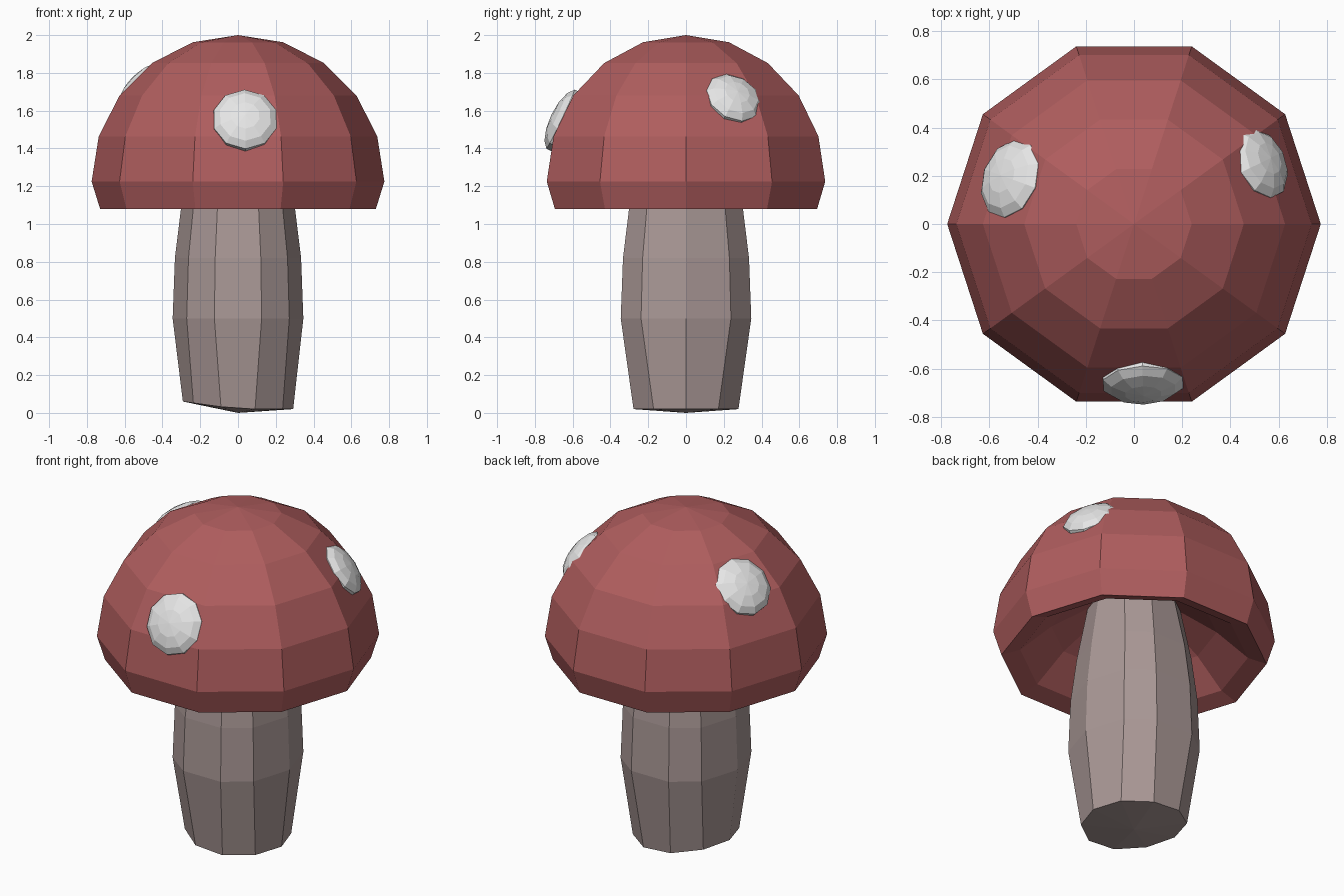
import bpy, bmesh, math
from mathutils import Vector, Matrix

if "Cube" in bpy.data.objects:
    bpy.data.objects.remove(bpy.data.objects["Cube"])

SIDES = 10


def material(name, color):
    m = bpy.data.materials.new(name)
    m.diffuse_color = (*color, 1)
    m.use_nodes = True
    m.node_tree.nodes["Principled BSDF"].inputs["Base Color"].default_value = m.diffuse_color
    return m


RED = material("cap red", (0.43, 0.11, 0.112))
TAUPE = material("stem taupe", (0.40, 0.315, 0.305))
WHITE = material("spot white", (0.79, 0.79, 0.79))


def finish(bm, name, mat):
    bmesh.ops.recalc_face_normals(bm, faces=bm.faces)
    me = bpy.data.meshes.new(name)
    bm.to_mesh(me)
    bm.free()
    me.materials.append(mat)
    ob = bpy.data.objects.new(name, me)
    bpy.context.collection.objects.link(ob)
    return ob


def lathe(name, profile, mat, adjust=None):
    """Turn (radius, z) points around z; a zero radius closes to a point."""
    bm = bmesh.new()
    rings = []
    for i, (r, z) in enumerate(profile):
        if r == 0:
            rings.append([bm.verts.new((0, 0, z))] * SIDES)
            continue
        ring = []
        for k in range(SIDES):
            a = math.tau * k / SIDES
            p = Vector((r * math.cos(a), r * math.sin(a), z))
            if adjust:
                p = adjust(i, p)
            ring.append(bm.verts.new(p))
        rings.append(ring)
    for lo, hi in zip(rings, rings[1:]):
        for k in range(SIDES):
            n = (k + 1) % SIDES
            corners = list(dict.fromkeys([lo[k], lo[n], hi[n], hi[k]]))
            bm.faces.new(corners)
    return finish(bm, name, mat)


# Cap: low-poly dome whose underside is pushed up into a shallow bowl
CENTRE = 1.225
R = 0.775
underside = [(0, 1.44), (0.24, 1.40), (0.455, 1.27), (0.627, 1.115), (0.73, 1.08)]
dome = [(R * math.cos(math.radians(a)), CENTRE + R * math.sin(math.radians(a)))
        for a in range(0, 90, 18)]
lathe("cap", underside + dome + [(0, CENTRE + R)], RED)


# Stem: bulging column, squarer in the middle, with a slightly uneven foot
def shape_stem(i, p):
    if i == 1:
        p.z += 0.04 * max(0, -p.x / 0.29)
    elif i in (2, 3, 4):
        r = math.hypot(p.x, p.y)
        if abs(p.y) > 0.8 * r:
            p.x, p.y = p.x * 1.17, p.y * 1.05
        elif abs(p.y) > 0.1 * r:
            p.x, p.y = p.x * 0.97, p.y * 1.17
    return p


lathe("stem", [(0, 0.0), (0.292, 0.02), (0.346, 0.5), (0.334, 0.82),
               (0.302, 1.08), (0.235, 1.5), (0, 1.51)], TAUPE, shape_stem)


# Spots: flattened balls lying on the cap surface
def spot(name, pos, normal, radius):
    bm = bmesh.new()
    bmesh.ops.create_uvsphere(bm, u_segments=SIDES, v_segments=7, radius=1)
    rot = Vector(normal).to_track_quat('Z', 'Y').to_matrix().to_4x4()
    scale = Matrix.Diagonal((radius, radius, 0.07, 1))
    bm.transform(Matrix.Translation(pos) @ rot @ scale)
    finish(bm, name, WHITE)


spot("front_spot", (0.037, -0.65, 1.548), (0.03, -0.9, 0.43), 0.178)
spot("left_spot", (-0.505, 0.185, 1.718), (-0.52, 0.19, 0.50), 0.172)
spot("right_spot", (0.518, 0.25, 1.66), (0.53, 0.26, 0.45), 0.16)
